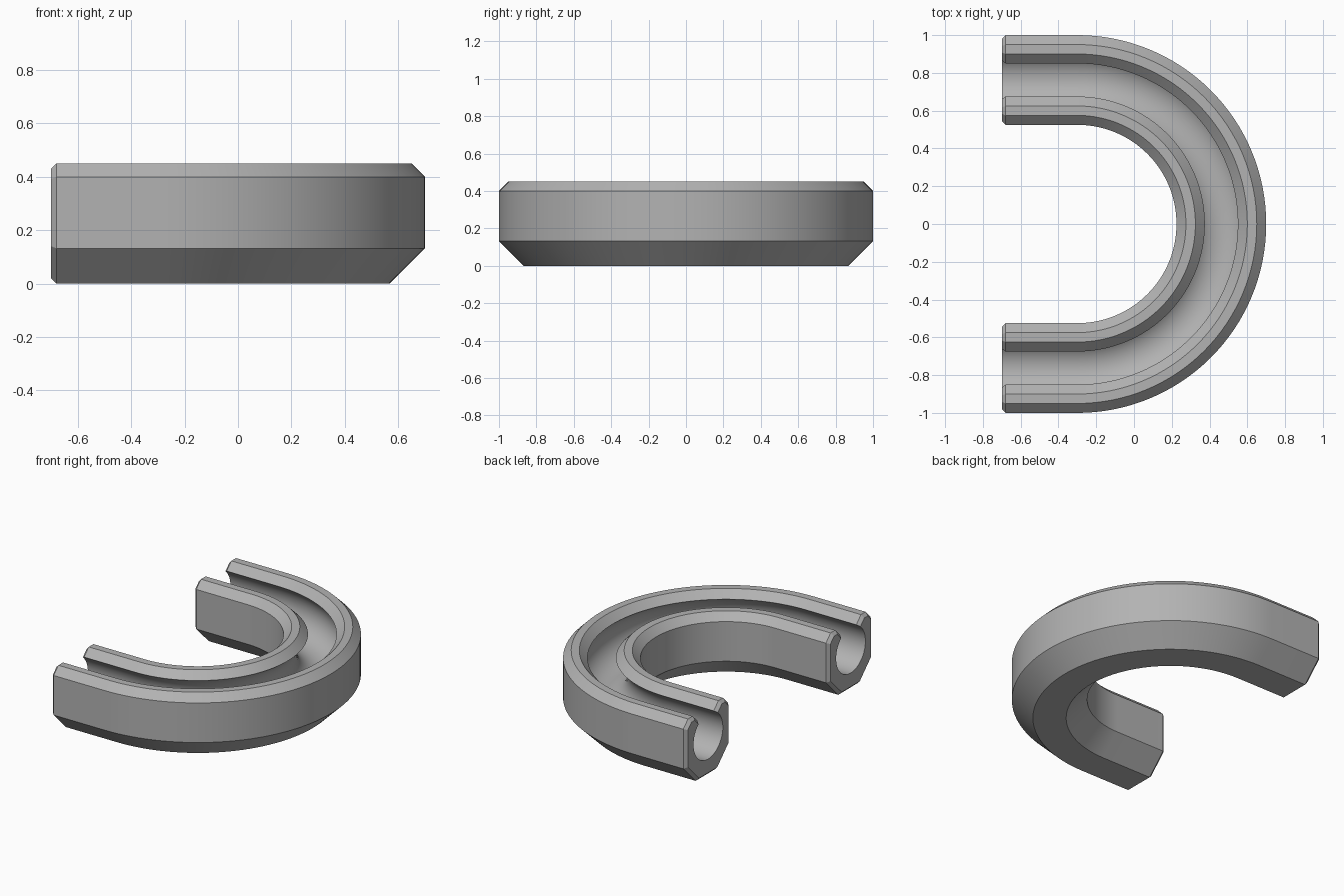
import bpy, bmesh, math
from mathutils import Vector

if "Cube" in bpy.data.objects:
    bpy.data.objects.remove(bpy.data.objects["Cube"], do_unlink=True)

MID_RADIUS = 0.7625      # centreline of the bend
ARC_X = -0.3             # centre of the bend
END_X = -0.7
CHAMFER = 0.02
BORE, ARC_STEPS, BEND_STEPS = 0.157, 28, 64

# Outer outline, from the right lip clockwise to the left lip
half = [(0.0875, 0.40), (0.1375, 0.45), (0.1875, 0.45),
        (0.2375, 0.40), (0.2375, 0.132), (0.105, 0.0)]
outline = [Vector(p) for p in half]
outline += [Vector((-p.x, p.y)) for p in reversed(outline)]
lip = outline[0]
bore_z = lip.y - math.sqrt(BORE ** 2 - lip.x ** 2)
lip_angle = math.atan2(lip.y - bore_z, lip.x)


def bore_point(a):
    return Vector((BORE * math.cos(a), bore_z + BORE * math.sin(a)))


# Round bore running from the left lip under to the right lip
start = math.pi - lip_angle
sweep = 2 * math.pi + lip_angle - start
bore = [bore_point(start + sweep * i / ARC_STEPS) for i in range(1, ARC_STEPS)]


def inset_outline(d):
    """Outline moved inward by d, with the lips sliding along the bore."""
    def normal(a, b):
        e = (b - a).normalized()
        return Vector((-e.y, e.x))
    pts = [bore_point(lip_angle - d / BORE)]
    for a, b, c in zip(outline, outline[1:], outline[2:]):
        n1, n2 = normal(a, b), normal(b, c)
        pts.append(b - d * (n1 + n2) / (1 + n1.dot(n2)))
    pts.append(Vector((-pts[0].x, pts[0].y)))
    return pts


full = outline + bore
end = inset_outline(CHAMFER) + bore

# Stations along the path: section, x origin, angle of travel
quarter = math.pi / 2
stations = [(end, END_X, -quarter), (full, END_X + CHAMFER, -quarter)]
stations += [(full, ARC_X, -quarter + math.pi * i / BEND_STEPS)
             for i in range(BEND_STEPS + 1)]
stations += [(full, END_X + CHAMFER, quarter), (end, END_X, quarter)]

bm = bmesh.new()
rings = []
for section, x, a in stations:
    rings.append([bm.verts.new((x + (MID_RADIUS + p.x) * math.cos(a),
                                (MID_RADIUS + p.x) * math.sin(a), p.y))
                  for p in section])
n = len(full)
for r, s in zip(rings, rings[1:]):
    for i in range(n):
        j = (i + 1) % n
        bm.faces.new((r[i], r[j], s[j], s[i]))
bm.faces.new(rings[0])
bm.faces.new(rings[-1][::-1])
bmesh.ops.recalc_face_normals(bm, faces=bm.faces)

mesh = bpy.data.meshes.new("curved_channel")
bm.to_mesh(mesh)
bm.free()
channel = bpy.data.objects.new("curved_channel", mesh)
bpy.context.collection.objects.link(channel)

# Plain grey
grey = bpy.data.materials.new("plain_grey")
grey.use_nodes = True
colour = (0.45, 0.45, 0.45, 1)
grey.diffuse_color = colour
grey.node_tree.nodes["Principled BSDF"].inputs["Base Color"].default_value = colour
mesh.materials.append(grey)

bpy.context.view_layer.objects.active = channel
channel.select_set(True)
bpy.ops.object.shade_smooth_by_angle(angle=math.radians(25))
